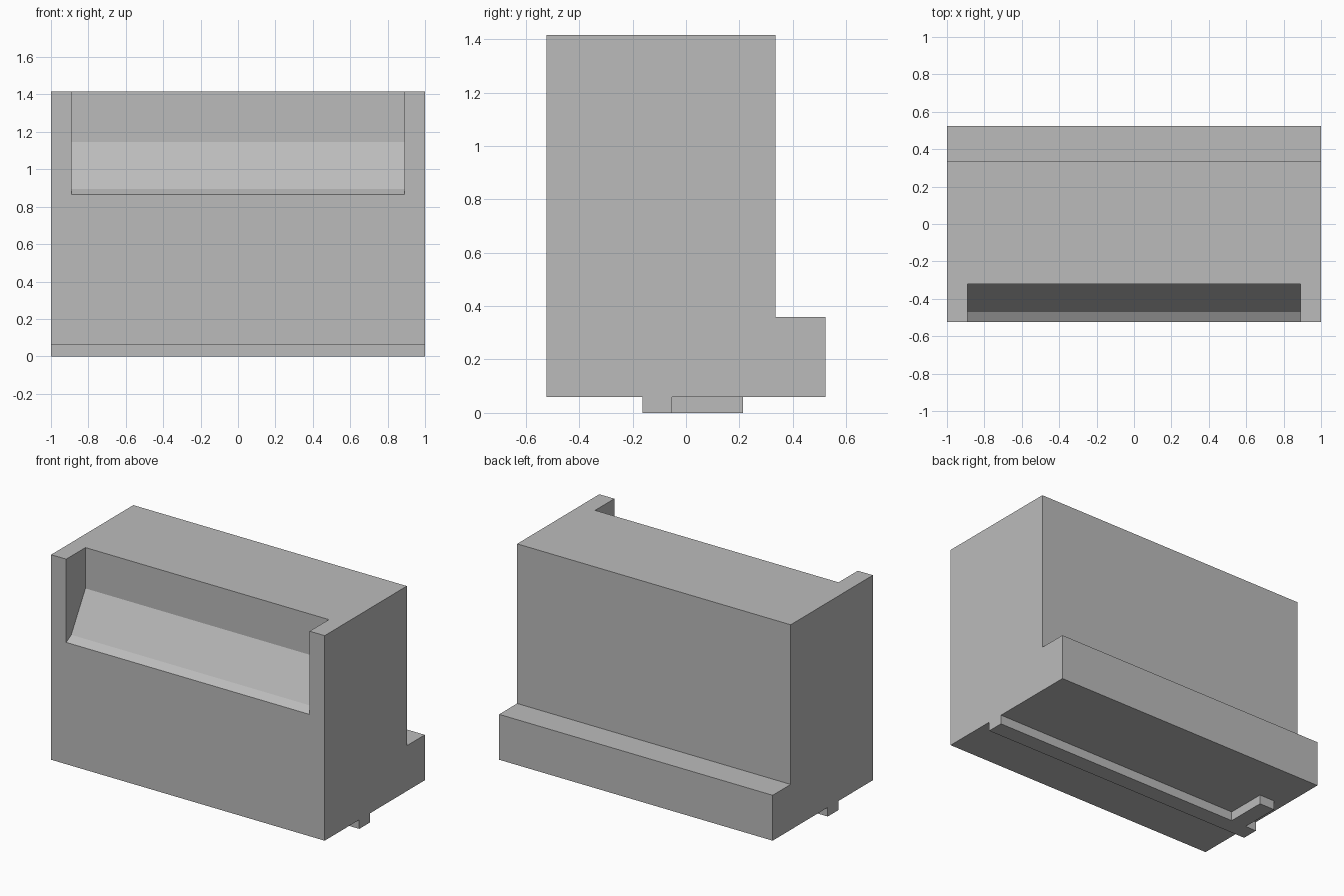
import bpy
import bmesh
from mathutils import Vector

cube = bpy.data.objects.get("Cube")
if cube:
    bpy.data.objects.remove(cube, do_unlink=True)

grey = bpy.data.materials.new("plain_grey")
grey.use_nodes = True
tone = (0.5, 0.5, 0.5, 1)
grey.diffuse_color = tone
grey.node_tree.nodes["Principled BSDF"].inputs["Base Color"].default_value = tone


def prism(name, points, sweep):
    """Extrude a closed outline of 3D points along a vector."""
    bm = bmesh.new()
    face = bm.faces.new([bm.verts.new(p) for p in points])
    swept = bmesh.ops.extrude_face_region(bm, geom=[face])["geom"]
    verts = [g for g in swept if isinstance(g, bmesh.types.BMVert)]
    bmesh.ops.translate(bm, verts=verts, vec=Vector(sweep))
    bmesh.ops.recalc_face_normals(bm, faces=bm.faces)
    mesh = bpy.data.meshes.new(name)
    bm.to_mesh(mesh)
    bm.free()
    mesh.materials.append(grey)
    obj = bpy.data.objects.new(name, mesh)
    bpy.context.collection.objects.link(obj)
    return obj


def side_prism(name, profile, half_width):
    """Prism across x from a (y, z) side profile."""
    return prism(name, [(-half_width, y, z) for y, z in profile],
                 (2 * half_width, 0, 0))


BASE, TOP, FRONT, BACK = 0.06, 1.415, -0.523, 0.523

# Tall block with a low ledge along the back
body = side_prism("body", [(FRONT, BASE), (BACK, BASE), (BACK, 0.36),
                           (0.335, 0.36), (0.335, TOP), (FRONT, TOP)], 1.0)

# Sloped recess between the two front cheeks, open at the top
cutter = side_prism("recess_cutter",
                    [(FRONT - 0.1, 0.865), (FRONT, 0.865), (-0.47, 0.895),
                     (-0.322, 1.145), (-0.322, TOP + 0.1),
                     (FRONT - 0.1, TOP + 0.1)], 0.89)
cutter.hide_render = True
cut = body.modifiers.new("recess", "BOOLEAN")
cut.operation = "DIFFERENCE"
cut.solver = "EXACT"
cut.object = cutter
bpy.context.view_layer.objects.active = body
bpy.ops.object.modifier_apply(modifier=cut.name)
bpy.data.objects.remove(cutter, do_unlink=True)

# Locating rail under the base, with a short arm near one end
rail = [(-1, -0.162), (1, -0.162), (1, -0.052), (-0.81, -0.052),
        (-0.81, 0.213), (-0.92, 0.213), (-0.92, -0.052), (-1, -0.052)]
prism("base_rail", [(x, y, 0) for x, y in rail], (0, 0, BASE))
